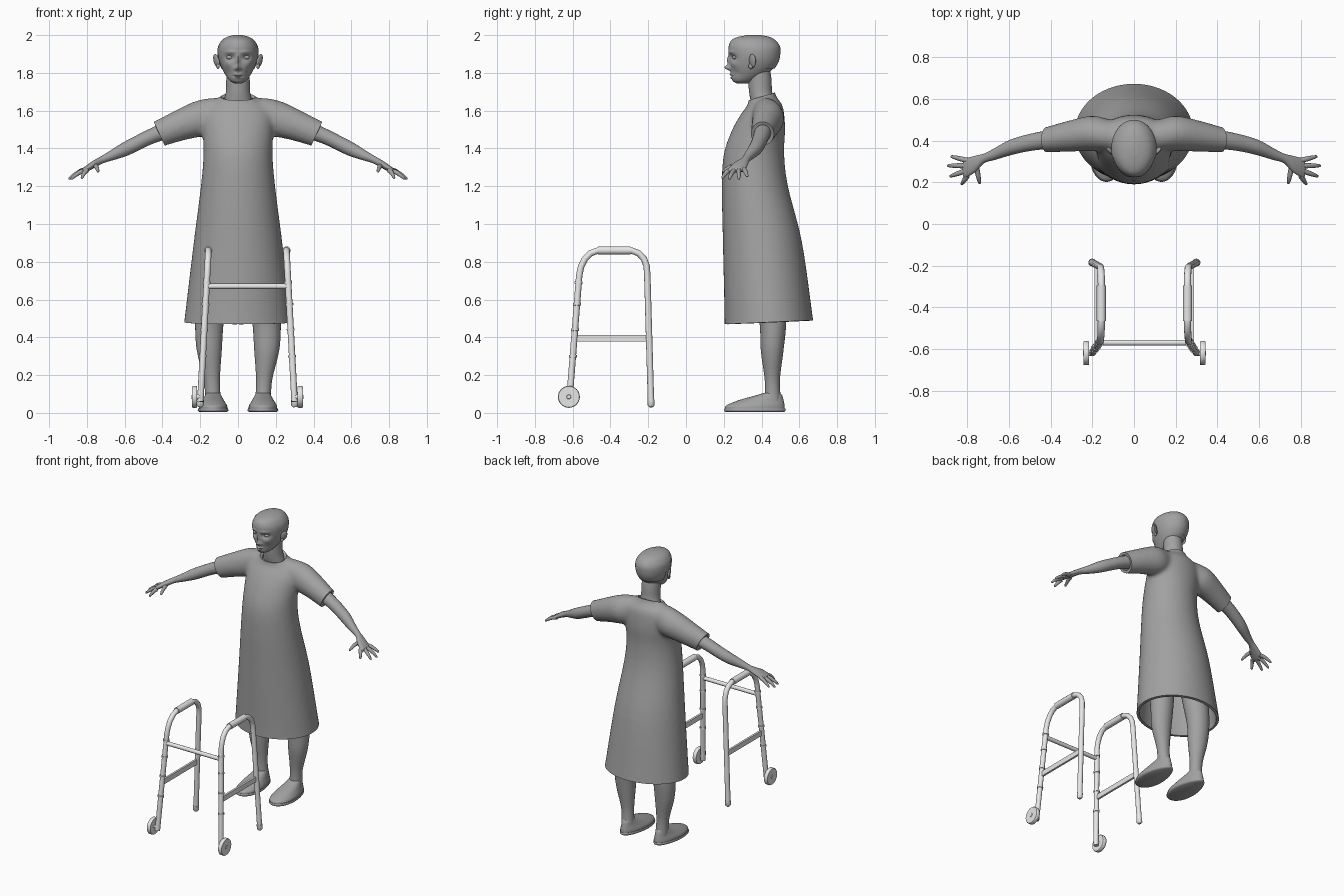
import bpy, bmesh, math
from mathutils import Vector

old = bpy.data.objects.get("Cube")
if old:
    bpy.data.objects.remove(old, do_unlink=True)


def material(name, value):
    m = bpy.data.materials.new(name)
    m.use_nodes = True
    color = (value, value, value, 1)
    m.diffuse_color = color
    m.node_tree.nodes["Principled BSDF"].inputs["Base Color"].default_value = color
    return m


DARK = material("medium grey", 0.36)
LIGHT = material("light grey", 0.8)
X, Y, Z = Vector((1, 0, 0)), Vector((0, 1, 0)), Vector((0, 0, 1))
ARM_UP = Vector((0.42, 0, 0.91))


def activate(ob):
    bpy.ops.object.select_all(action="DESELECT")
    ob.select_set(True)
    bpy.context.view_layer.objects.active = ob


def smooth(ob):
    activate(ob)
    bpy.ops.object.shade_smooth_by_angle(angle=math.radians(45))


def apply_modifier(ob, kind, **settings):
    mod = ob.modifiers.new(kind.lower(), kind)
    for key, value in settings.items():
        setattr(mod, key, value)
    activate(ob)
    bpy.ops.object.modifier_apply(modifier=mod.name)


def finish(name, bm, mat):
    bmesh.ops.recalc_face_normals(bm, faces=bm.faces)
    mesh = bpy.data.meshes.new(name)
    bm.to_mesh(mesh)
    bm.free()
    mesh.materials.append(mat)
    ob = bpy.data.objects.new(name, mesh)
    bpy.context.collection.objects.link(ob)
    smooth(ob)
    return ob


def spline(keys, steps):
    """Catmull-Rom interpolation through key tuples."""
    rows = []
    for i in range(len(keys) - 1):
        p0, p1, p2, p3 = (keys[min(max(i + k, 0), len(keys) - 1)] for k in (-1, 0, 1, 2))
        for s in range(steps):
            t = s / steps
            rows.append([b + t / 2 * (c - a + t * (2*a - 5*b + 4*c - d + t * (3*(b - c) + d - a)))
                         for a, b, c, d in zip(p0, p1, p2, p3)])
    return rows + [list(keys[-1])]


def loft(name, keys, u=X, v=Y, side=1, seg=32, steps=5, warp=None, mat=DARK, edit=None):
    """Skin over elliptical sections (x, y, z, half width along u, along v)."""
    bm = bmesh.new()
    rings = []
    for x, y, z, a, b in spline(keys, steps):
        ring = []
        for k in range(seg):
            t = math.tau * k / seg
            p = Vector((x, y, z)) + u * a * math.cos(t) + v * b * math.sin(t)
            if warp:
                p = warp(p)
            ring.append(bm.verts.new((p.x * side, p.y, p.z)))
        rings.append(ring)
    for r, s in zip(rings, rings[1:]):
        for k in range(seg):
            j = (k + 1) % seg
            bm.faces.new((r[k], r[j], s[j], s[k]))
    bm.faces.new(rings[0])
    bm.faces.new(rings[-1])
    if edit:
        bmesh.ops.recalc_face_normals(bm, faces=bm.faces)
        edit(bm)
    return finish(name, bm, mat)


def tube(name, points, radius, mat, radii=None):
    """Round tube along points, turned into a mesh."""
    cu = bpy.data.curves.new(name, "CURVE")
    cu.dimensions = "3D"
    cu.bevel_depth = radius
    cu.bevel_resolution = 4
    cu.use_fill_caps = True
    sp = cu.splines.new("POLY")
    sp.points.add(len(points) - 1)
    for i, p in enumerate(points):
        sp.points[i].co = (*p, 1)
        sp.points[i].radius = radii[i] if radii else 1
    cu.materials.append(mat)
    ob = bpy.data.objects.new(name, cu)
    bpy.context.collection.objects.link(ob)
    activate(ob)
    bpy.ops.object.convert(target="MESH")
    smooth(bpy.context.object)


def ball(name, loc, size):
    bm = bmesh.new()
    bmesh.ops.create_uvsphere(bm, u_segments=20, v_segments=12, radius=1)
    bmesh.ops.scale(bm, vec=size, verts=bm.verts)
    ob = finish(name, bm, DARK)
    ob.location = loc
    return ob


def cut(bm, region, point, normal):
    """Trim the faces of one region beyond a plane."""
    faces = [f for f in bm.faces if region(f.calc_center_median())]
    geom = set(faces)
    for f in faces:
        geom.update(f.verts, f.edges)
    bmesh.ops.bisect_plane(bm, geom=list(geom), dist=1e-5, plane_co=point, plane_no=normal,
                           clear_outer=True)


# Gown: body and sleeves fused, then trimmed open at hem, cuffs and neckline
gown = loft("gown", [
    (0, .444, .40, .295, .244), (0, .438, .5, .283, .234), (0, .405, .9, .235, .21),
    (0, .365, 1.2, .197, .175), (0, .36, 1.37, .183, .16), (0, .385, 1.5, .187, .14),
    (0, .405, 1.58, .185, .115), (0, .418, 1.63, .155, .092), (0, .41, 1.662, .105, .077),
    (0, .402, 1.69, .08, .07), (0, .40, 1.74, .078, .068)], seg=48)
sleeves = [loft("sleeve", [
    (.04, .42, 1.60, .065, .075), (.12, .427, 1.586, .075, .088), (.2, .435, 1.558, .085, .096),
    (.31, .422, 1.52, .075, .082), (.417, .405, 1.478, .062, .071),
    (.47, .397, 1.457, .058, .068)], Y, ARM_UP, side) for side in (1, -1)]
activate(gown)
for ob in sleeves:
    ob.select_set(True)
bpy.ops.object.join()
apply_modifier(gown, "REMESH", mode="VOXEL", voxel_size=.012)
apply_modifier(gown, "SMOOTH", factor=.5, iterations=12)
bm = bmesh.new()
bm.from_mesh(gown.data)
cut(bm, lambda c: c.z < .6, (0, .44, .48), (0, .045, -1))
cut(bm, lambda c: abs(c.x) < .13 and c.z > 1.6, (0, .407, 1.677), (0, -.3, 1))
for side in (1, -1):
    cut(bm, lambda c: c.x * side > .3, (.417 * side, .405, 1.478), (.91 * side, 0, -.42))
bm.to_mesh(gown.data)
bm.free()
apply_modifier(gown, "SOLIDIFY", thickness=.018, offset=-1)
smooth(gown)

# Head: smooth skull with sculpted face features (x, z, spread x, spread z, push)
FEATURES = [(.043, 1.882, .024, .015, .017), (.04, 1.91, .028, .008, -.006),
            (0, 1.865, .009, .025, -.014), (0, 1.828, .011, .013, -.03),
            (.014, 1.822, .008, .007, -.01), (0, 1.79, .022, .005, -.01),
            (0, 1.774, .018, .005, -.009), (0, 1.783, .025, .003, .006),
            (.055, 1.845, .018, .015, -.006), (.05, 1.8, .02, .018, .006)]


def face(p):
    if p.y < .33:
        p = p.copy()
        x, z = abs(p.x), p.z
        for fx, fz, sx, sz, push in FEATURES:
            p.y += push * math.exp(-((x - fx) / sx) ** 2 - ((z - fz) / sz) ** 2)
    return p


HEAD = [(0, .30, 1.744, .018, .03), (0, .308, 1.757, .042, .06), (0, .33, 1.785, .064, .09),
        (0, .347, 1.82, .083, .112), (0, .358, 1.86, .098, .127), (0, .361, 1.90, .105, .134),
        (0, .36, 1.94, .102, .134), (0, .356, 1.972, .083, .116), (0, .356, 1.99, .056, .083),
        (0, .358, 2.0, .018, .03)]
loft("head", HEAD, seg=96, steps=7, warp=face)


# Hair: thin shell behind the hairline
def trim_hair(bm):
    bm.normal_update()
    for w in bm.verts:
        w.co += w.normal * .004
    gone = [w for w in bm.verts if w.co.y < (.31 if w.co.z > 1.9 else .37) or w.co.z < 1.82]
    bmesh.ops.delete(bm, geom=gone, context="VERTS")


loft("hair", [(x, y, z - .003, a, b) for x, y, z, a, b in HEAD], seg=64, edit=trim_hair)
loft("neck", [(0, .415, 1.58, .085, .062), (0, .406, 1.65, .074, .064), (0, .395, 1.70, .064, .061),
              (0, .39, 1.77, .062, .062), (0, .38, 1.85, .06, .06)])


def foot_shape(p):
    """Broader toes, narrower heel."""
    return Vector((.132 + (p.x - .132) * (1 - 1.1 * (p.y - .365)), p.y, p.z))


for side, label in ((1, "left"), (-1, "right")):
    loft(label + "_arm", [
        (.3, .42, 1.525, .05, .05), (.45, .40, 1.468, .043, .04), (.53, .385, 1.43, .04, .038),
        (.60, .365, 1.395, .037, .036), (.67, .335, 1.362, .028, .026),
        (.72, .315, 1.34, .023, .019), (.765, .287, 1.315, .04, .018),
        (.81, .268, 1.287, .046, .014), (.82, .265, 1.28, .036, .008)],
        Y, ARM_UP, side, seg=24)
    # Fingers and thumb: base, tip
    for n, (base, tip) in enumerate([
            ((.80, .305, 1.29), (.88, .325, 1.25)), ((.81, .28, 1.286), (.897, .28, 1.236)),
            ((.81, .255, 1.284), (.885, .228, 1.236)), ((.80, .232, 1.285), (.828, .19, 1.24)),
            ((.755, .265, 1.307), (.74, .192, 1.275))]):
        a, b = Vector(base), Vector(tip)
        pts = [a.lerp(b, t) + Z * .008 * math.sin(math.pi * t) for t in (0, .4, .75, .95, 1)]
        tube(f"{label}_finger_{n}", [(p.x * side, p.y, p.z) for p in pts], .012, DARK,
             (1.1, 1, .8, .55, .15))
    # Leg and slipper
    loft(label + "_leg", [
        (.12, .42, .95, .095, .1), (.14, .445, .65, .085, .085), (.152, .46, .47, .075, .07),
        (.152, .456, .33, .066, .06), (.138, .457, .17, .042, .04), (.132, .46, .05, .043, .045)],
        side=side)
    loft(label + "_slipper", [
        (.132, .365, .018, .074, .157), (.132, .367, .038, .073, .155), (.132, .395, .065, .06, .122),
        (.132, .435, .09, .048, .075), (.132, .455, .105, .042, .045)],
        side=side, seg=40, warp=foot_shape)
    loft(label + "_sole", [
        (.132, .365, .004, .07, .152), (.132, .365, .012, .08, .163), (.132, .365, .024, .077, .16)],
        side=side, seg=40, warp=foot_shape, steps=3)
    # Ear and eye
    ear = ball(label + "_ear", (.114 * side, .352, 1.864), (.009, .022, .037))
    ear.rotation_euler = (-.15, .2 * side, -.7 * side)
    ball(label + "_ear_lobe", (.106 * side, .343, 1.835), (.009, .012, .014))
    ball(label + "_eye", (.043 * side, .259, 1.882), (.019, .013, .011))

# Walking frame, centred a little to the left of the body
MID = .05


def rail(y, z, side):
    """Point on a side frame, which splays outward toward the floor."""
    return (MID + side * (.207 + .043 * max(0, .85 - z) / .8), y, z)


for side, label in ((1, "left"), (-1, "right")):
    front = [(-.618, .06), (-.565, .73)]
    bends = [(-.555, .775), (-.535, .815), (-.505, .845), (-.465, .86), (-.29, .86),
             (-.25, .845), (-.222, .815), (-.208, .775), (-.205, .73)]
    tube(label + "_side_frame", [rail(y, z, side) for y, z in front + bends + [(-.185, .045)]],
         .017, LIGHT)
    tube(label + "_grip", [rail(y, .86, side) for y in (-.465, -.295)], .022, LIGHT)
    tube(label + "_rubber_tip", [rail(-.185, z, side) for z in (.07, .04, .03)], .019, LIGHT,
         (1, 1, .5))
    # Flat side brace
    bm = bmesh.new()
    bmesh.ops.create_cube(bm, size=1)
    bmesh.ops.scale(bm, vec=(.014, .385, .036), verts=bm.verts)
    bmesh.ops.translate(bm, vec=rail(-.392, .395, side), verts=bm.verts)
    finish(label + "_side_brace", bm, LIGHT)
    # Height collars on the front leg
    for z in (.3, .44, .575, .69):
        y = -.618 + .053 * (z - .06) / .67
        tube(f"{label}_collar_{z}", [rail(y, z - .006, side), rail(y, z + .006, side)], .021, LIGHT)
    # Wheel and axle
    for part, r, x0, x1 in (("wheel", .058, .266, .293), ("axle", .013, .24, .296)):
        loft(f"{label}_{part}", [(MID + side * x, -.62, .085, s, s) for x, s in
                                 ((x0, r - .003), (x0 + .004, r), (x1 - .004, r), (x1, r - .003))],
             Y, Z, steps=1, mat=LIGHT)

tube("cross_bar", [rail(-.57, .67, -1), rail(-.57, .67, 1)], .014, LIGHT)
